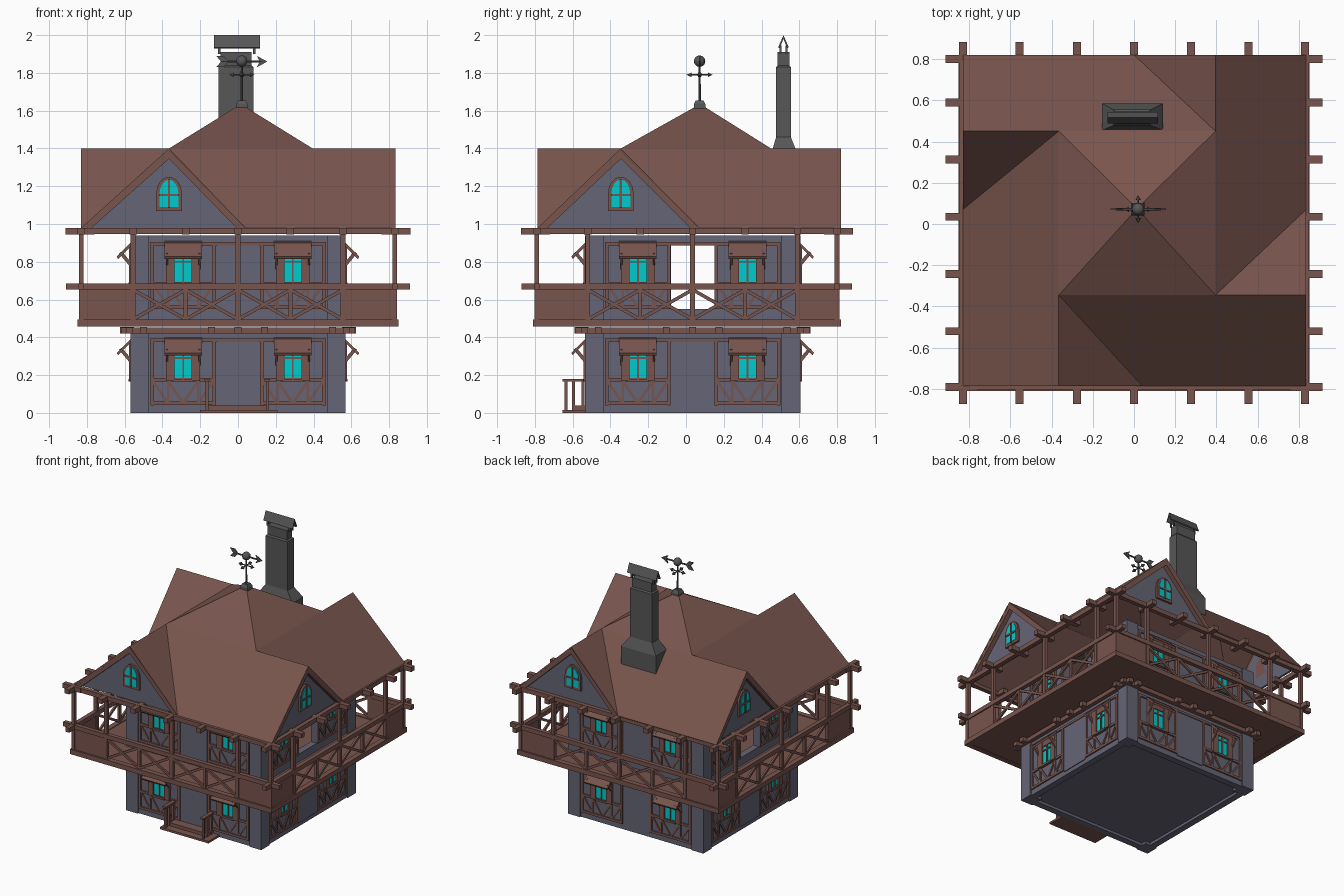
import bpy, bmesh, math
from mathutils import Matrix, Vector as V

if "Cube" in bpy.data.objects:
    bpy.data.objects.remove(bpy.data.objects["Cube"])

def material(name, col):
    m = bpy.data.materials.new(name)
    m.diffuse_color = (*col, 1)
    m.use_nodes = True
    m.node_tree.nodes["Principled BSDF"].inputs["Base Color"].default_value = m.diffuse_color
    return m

WOOD = material("brown_wood", (0.19, 0.09, 0.075))
WALL = material("blue_grey_wall", (0.13, 0.13, 0.18))
GLASS = material("cyan_glass", (0.0, 0.6, 0.62))
STONE = material("dark_grey", (0.095, 0.095, 0.095))
parts = {}

def part(name, mat):
    if name not in parts:
        parts[name] = (bmesh.new(), mat)
    return parts[name][0]

def side(i):
    """Local (u along wall, d outward, z) to world; 0 front, 1 right, 2 back, 3 left."""
    return (Matrix.Translation((0, 0.035, 0)) @ Matrix.Rotation(i * math.pi / 2, 4, 'Z')
            @ Matrix.Diagonal((1, -1, 1, 1)))

I = Matrix()

def prism(bm, M, pts, vec):
    a = [bm.verts.new(M @ V(p)) for p in pts]
    b = [bm.verts.new(M @ (V(p) + V(vec))) for p in pts]
    n = len(a)
    bm.faces.new(a)
    bm.faces.new(b[::-1])
    for k in range(n):
        bm.faces.new((a[k], b[k], b[(k + 1) % n], a[(k + 1) % n]))

def box(bm, M, u0, u1, d0, d1, z0, z1):
    prism(bm, M, [(u0, d0, z0), (u1, d0, z0), (u1, d1, z0), (u0, d1, z0)], (0, 0, z1 - z0))

def beam(bm, M, a, b, d, w, t):
    """Flat timber between (u, z) points, from depth d outward by t."""
    a, b = V((a[0], d, a[1])), V((b[0], d, b[1]))
    s = (b - a).cross(V((0, 1, 0))).normalized() * w / 2
    prism(bm, M, [a - s, b - s, b + s, a + s], (0, t, 0))

def loft(bm, rings):
    """Stack of rectangles (x0, x1, y0, y1, z)."""
    prev = None
    for x0, x1, y0, y1, z in rings:
        r = [bm.verts.new(p) for p in ((x0, y0, z), (x1, y0, z), (x1, y1, z), (x0, y1, z))]
        if prev:
            for k in range(4):
                bm.faces.new((prev[k], prev[(k + 1) % 4], r[(k + 1) % 4], r[k]))
        else:
            bm.faces.new(r[::-1])
        prev = r
    bm.faces.new(prev)

def cone(bm, loc, r1, r2, h, rot=I, seg=8):
    bmesh.ops.create_cone(bm, cap_ends=True, segments=seg, radius1=r1, radius2=r2, depth=h,
                          matrix=Matrix.Translation(loc) @ rot)

# storeys: walls, corner blocks, half timbering, windows and awnings
for i in range(4):
    M = side(i)
    for tag, z, top in (("lower", 0, 0.44), ("upper", 0.51, 0.94)):
        base = z if z == 0 else 0.49
        w = part(tag + "_walls", WALL)
        if tag == "upper" and i % 2:
            box(w, M, -0.5, -0.115, 0.51, 0.56, base, top)
            box(w, M, 0.115, 0.5, 0.51, 0.56, base, top)
            box(w, M, -0.115, 0.115, 0.51, 0.56, 0.89, top)
            box(w, M, -0.115, 0.115, 0.51, 0.56, base, 0.55)
        else:
            box(w, M, -0.5, 0.5, 0.51, 0.56, base, top)
            box(part(tag + "_doors", WALL), M, -0.112, 0.112, 0.555, 0.566, base + 0.03, z + 0.375)
        box(part(tag + "_corner_blocks", WALL), M, 0.47, 0.57, 0.47, 0.57, base, top)
        t = part(tag + "_timber_frame", WOOD)
        for s in (-1, 1):
            c = 0.29 * s
            for u in (0.125, 0.455):
                beam(t, M, (s * u, z + 0.04), (s * u, z + 0.385), 0.555, 0.018, 0.015)
            for h in (0.05, 0.175):
                beam(t, M, (s * 0.125, z + h), (s * 0.455, z + h), 0.555, 0.018, 0.015)
            for a, b in ((0.29, 0.21), (0.29, 0.37), (0.37, 0.45), (0.21, 0.13), (0.21, 0.21), (0.37, 0.37)):
                beam(t, M, (s * a, z + 0.05), (s * b, z + 0.17), 0.555, 0.014, 0.012)
            # window
            f = part(tag + "_window_frames", WOOD)
            for k in (-1, 1):
                box(f, M, c + k * 0.045, c + k * 0.09, 0.555, 0.578, z + 0.17, z + 0.37)
                # awning bracket
                prism(f, M, [(c + k * 0.08, 0.56, z + 0.25), (c + k * 0.08, 0.56, z + 0.28),
                             (c + k * 0.08, 0.615, z + 0.345), (c + k * 0.08, 0.63, z + 0.335)], (0.012 * k, 0, 0))
            box(f, M, c - 0.045, c + 0.045, 0.555, 0.575, z + 0.32, z + 0.36)
            box(f, M, c - 0.05, c + 0.05, 0.555, 0.58, z + 0.165, z + 0.18)
            box(f, M, c - 0.005, c + 0.005, 0.555, 0.573, z + 0.18, z + 0.32)
            box(f, M, c - 0.045, c + 0.045, 0.555, 0.573, z + 0.285, z + 0.295)
            box(part(tag + "_window_glass", GLASS), M, c - 0.045, c + 0.045, 0.555, 0.567, z + 0.18, z + 0.32)
            prism(part(tag + "_awnings", WOOD), M,
                  [(c - 0.1, 0.555, z + 0.405), (c - 0.1, 0.642, z + 0.318),
                   (c - 0.1, 0.635, z + 0.305), (c - 0.1, 0.555, z + 0.385)], (0.2, 0, 0))
        beam(t, M, (-0.465, z + 0.385), (0.465, z + 0.385), 0.555, 0.018, 0.015)
    # ring beam and joist ends under the deck
    j = part("deck_joists", WOOD)
    box(j, M, -0.62, 0.62, 0.555, 0.59, 0.42, 0.452)
    for u in (-0.5, -0.14, 0, 0.14, 0.5):
        box(j, M, u - 0.018, u + 0.018, 0.55, 0.625, 0.42, 0.454)

box(part("ground_floor", WALL), I, -0.53, 0.53, -0.49, 0.56, 0.02, 0.04)
box(part("balcony_deck", WOOD), I, -0.835, 0.835, -0.80, 0.805, 0.46, 0.49)

# balcony balustrade, posts and top beams
D = [0.825, 0.83, 0.765, 0.83]
for i in range(4):
    M, d, lo, hi = side(i), D[i], -D[(i - 1) % 4], D[(i + 1) % 4]
    r, p = part("balcony_rails", WOOD), part("balcony_posts", WOOD)
    tb = part("eave_beams", WOOD)
    box(r, M, lo - 0.02, hi + 0.02, d - 0.02, d + 0.02, 0.458, 0.495)
    box(r, M, lo - 0.08, hi + 0.08, d - 0.016, d + 0.016, 0.652, 0.685)
    box(tb, M, lo - 0.08, hi + 0.08, d - 0.016, d + 0.016, 0.946, 0.98)
    for u in (lo, -0.555, 0, 0.555, hi):
        box(p, M, u - 0.013, u + 0.013, d - 0.013, d + 0.013, 0.48, 0.95)
    for u in (lo, -0.555, -0.277, 0, 0.277, 0.555, hi):
        box(tb, M, u - 0.019, u + 0.019, d - 0.07, d + 0.083, 0.945, 0.979)
    c = part("balcony_corner_panels", WOOD)
    box(c, M, lo, -0.555, d - 0.008, d + 0.008, 0.49, 0.655)
    box(c, M, 0.555, hi, d - 0.008, d + 0.008, 0.49, 0.655)
    b = part("balcony_cross_braces", WOOD)
    for k in range(4):
        u0, u1 = -0.555 + k * 0.2775, -0.2775 + k * 0.2775
        beam(b, M, (u0, 0.495), (u1, 0.652), d - 0.008, 0.018, 0.014)
        beam(b, M, (u0, 0.652), (u1, 0.495), d - 0.006, 0.018, 0.014)
        beam(b, M, (u1, 0.49), (u1, 0.655), d - 0.01, 0.02, 0.02)

# pinwheel roof: four interlocking gabled wings and a central pyramid
x0, x1, x2, x3 = -0.83, -0.365, 0.395, 0.835
y0, y1, y2, y3 = -0.785, -0.345, 0.45, 0.82
e, h = 0.98, 1.40
A, B, C, E = (x1, y1, h), (x2, y1, h), (x2, y2, h), (x1, y2, h)
apex = (0.015, 0.075, 1.635)
FV, RV, BV, LV = (0.04, y0, e), (x3, 0.07, e), (0.0, y3, e), (x0, 0.07, e)
F, R, K, L = (x1, y0, h), (x3, y1, h), (x2, y3, h), (x0, y2, h)
roof = part("roof", WOOD)
for face in ((F, E, LV, (x0, y0, e)), (F, FV, A), (R, A, FV, (x3, y0, e)), (R, RV, B),
             (K, B, RV, (x3, y3, e)), (K, BV, C), (L, C, BV, (x0, y3, e)), (L, LV, E),
             (A, B, apex), (B, C, apex), (C, E, apex), (E, A, apex)):
    f = roof.faces.new([roof.verts.new(q) for q in face])
    f.normal_update()
    if f.normal.z < 0:
        f.normal_flip()
bmesh.ops.remove_doubles(roof, verts=roof.verts, dist=1e-4)

# gable ends with barge boards and arched windows: depth, foot, peak, foot
for i, (d, a, pk, b) in enumerate(((0.82, -0.83, -0.365, 0.04), (0.835, -0.82, -0.38, 0.035),
                                   (0.785, -0.835, -0.395, 0.0), (0.83, -0.785, -0.415, -0.035))):
    M = side(i)
    g = d - 0.05
    prism(part("gable_walls", WALL), M, [(a + 0.02, g, e - 0.01), (b - 0.02, g, e - 0.01), (pk, g, h - 0.02)], (0, 0.015, 0))
    t = part("gable_boards", WOOD)
    for foot in (a, b):
        prism(t, M, [(foot, g, e), (pk, g, h), (pk, g, h - 0.055), (foot + (pk - foot) * 0.12, g, e)], (0, 0.049, 0))

    def arch(w, zb, zs, zt):
        return [(pk - w, g, zb), (pk + w, g, zb)] + [
            (pk + w * math.cos(q * math.pi / 8), g, zs + (zt - zs) * math.sin(q * math.pi / 8)) for q in range(9)]
    prism(part("gable_window_frames", WOOD), M, arch(0.068, 1.07, 1.16, 1.25), (0, 0.03, 0))
    prism(part("gable_window_glass", GLASS), M, arch(0.05, 1.09, 1.16, 1.235), (0, 0.034, 0))
    m = part("gable_window_bars", WOOD)
    box(m, M, pk - 0.006, pk + 0.006, g, g + 0.04, 1.085, 1.235)
    box(m, M, pk - 0.05, pk + 0.05, g, g + 0.04, 1.148, 1.16)

# chimney with a small pitched cap
loft(part("chimney", STONE), [(-0.155, 0.14, 0.455, 0.585, 1.25), (-0.155, 0.14, 0.455, 0.585, 1.385),
     (-0.102, 0.082, 0.477, 0.555, 1.46), (-0.102, 0.082, 0.477, 0.555, 1.83),
     (-0.092, 0.072, 0.485, 0.547, 1.84), (-0.092, 0.072, 0.485, 0.547, 1.91)])
cap = part("chimney_cap", STONE)
for s in (-1, 1):
    prism(cap, I, [(-0.128, 0.516, 2.0), (-0.128, 0.516 + s * 0.028, 1.935),
                   (-0.128, 0.516 + s * 0.02, 1.93), (-0.128, 0.516, 1.98)], (0.245, 0, 0))
    for x in (-0.105, 0.08):
        box(cap, I, x, x + 0.012, 0.516 + s * 0.016 - 0.006, 0.516 + s * 0.016 + 0.006, 1.90, 1.945)

# weather vane
vx, vy = 0.02, 0.072
vane = part("weather_vane", STONE)
loft(vane, [(vx - 0.032, vx + 0.032, vy - 0.032, vy + 0.032, 1.60), (vx - 0.03, vx + 0.03, vy - 0.03, vy + 0.03, 1.635),
            (vx - 0.02, vx + 0.02, vy - 0.02, vy + 0.02, 1.655)])
cone(vane, (vx, vy, 1.75), 0.007, 0.005, 0.22)
for k in range(4):
    R4 = Matrix.Rotation(k * math.pi / 2, 4, 'Z') @ Matrix.Rotation(math.pi / 2, 4, 'Y')
    v = Matrix.Rotation(k * math.pi / 2, 3, 'Z') @ V((1, 0, 0))
    cone(vane, V((vx, vy, 1.79)) + v * 0.028, 0.004, 0.004, 0.056, R4, 6)
    cone(vane, V((vx, vy, 1.79)) + v * 0.056, 0.014, 0.0, 0.025, R4, 6)
cone(vane, (vx, vy, 1.86), 0.006, 0.006, 0.22, Matrix.Rotation(math.pi / 2, 4, 'Y'), 6)
prism(vane, I, [(0.155, vy - 0.004, 1.86), (0.10, vy - 0.004, 1.89), (0.115, vy - 0.004, 1.86),
                (0.10, vy - 0.004, 1.83)], (0, 0.008, 0))
prism(vane, I, [(-0.05, vy - 0.004, 1.86), (-0.075, vy - 0.004, 1.89), (-0.115, vy - 0.004, 1.89),
                (-0.09, vy - 0.004, 1.86), (-0.115, vy - 0.004, 1.83), (-0.075, vy - 0.004, 1.83)], (0, 0.008, 0))
bmesh.ops.create_uvsphere(part("vane_ball", STONE), u_segments=16, v_segments=10, radius=0.03,
                          matrix=Matrix.Translation((vx, vy, 1.862)))

# entrance steps and handrails
st = part("entrance_steps", WOOD)
box(st, I, -0.2, 0.21, -0.655, -0.52, 0, 0.016)
box(st, I, -0.155, 0.16, -0.60, -0.52, 0.016, 0.04)
hr = part("step_handrails", WOOD)
for x in (-0.165, 0.155):
    for y in (-0.635, -0.595, -0.545):
        box(hr, I, x - 0.008, x + 0.008, y - 0.008, y + 0.008, 0.01, 0.17)
    box(hr, I, x - 0.014, x + 0.014, -0.655, -0.53, 0.166, 0.18)

# turn every part into an object
for name, (bm, mat) in parts.items():
    if name != "roof":
        bmesh.ops.recalc_face_normals(bm, faces=bm.faces)
    me = bpy.data.meshes.new(name)
    if name == "vane_ball":
        for f in bm.faces:
            f.smooth = True
    bm.to_mesh(me)
    bm.free()
    me.materials.append(mat)
    ob = bpy.data.objects.new(name, me)
    bpy.context.collection.objects.link(ob)
    if name == "roof":
        s = ob.modifiers.new("thickness", 'SOLIDIFY')
        s.thickness, s.offset = 0.015, -1
